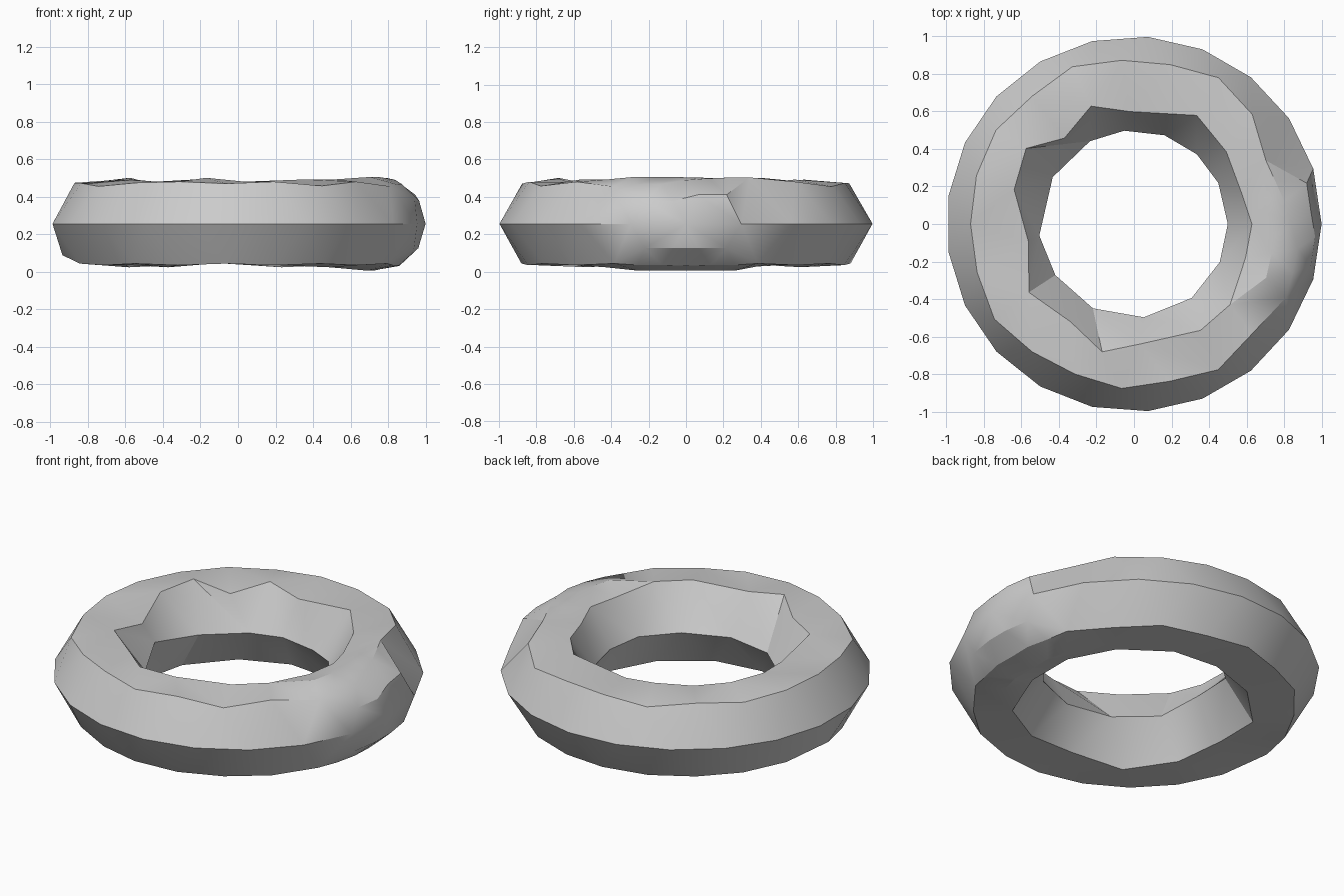
import bpy, bmesh
from math import cos, sin, radians, hypot

cube = bpy.data.objects.get("Cube")
if cube:
    bpy.data.objects.remove(cube, do_unlink=True)

MAJOR, MINOR, MID = 0.75, 0.25, 0.256
SEGMENTS = 21
STEP = 360 / SEGMENTS

bm = bmesh.new()


def even_ring(tubes, offset):
    """Evenly spaced ring; tubes are angles around the cross-section."""
    return [((i + offset) * STEP, t) for i, t in enumerate(tubes)]


def add_ring(pairs):
    """Place (around, tube) angle pairs on the ring's surface."""
    result = []
    for around, tube in pairs:
        a, t = radians(around), radians(tube)
        r = MAJOR + MINOR * cos(t)
        result.append((around, bm.verts.new((r * cos(a), r * sin(a), MID + MINOR * sin(t)))))
    return result


def stitch(first, second):
    """Join two rings of any vertex count with a strip of triangles."""
    n, m = len(first), len(second)
    i = j = 0
    while i < n or j < m:
        next_a = first[i + 1][0] if i + 1 < n else first[0][0] + 360
        next_b = second[j + 1][0] if j + 1 < m else second[0][0] + 360
        a, b = first[i % n][1], second[j % m][1]
        if j >= m or (i < n and next_a <= next_b):
            i += 1
            bm.faces.new((a, first[i % n][1], b))
        else:
            j += 1
            bm.faces.new((a, second[j % m][1], b))


# Ridges from the outer rim, over the top, through the hole and underneath
rim = even_ring([0] * SEGMENTS, 0)
top_outer = even_ring([76, 83, 64, 53, 61, 60, 53, 61, 56, 59, 61,
                       60, 53, 61, 64, 59, 64, 54, 64, 53, 58], 0.5)
top_inner = [(0, 119), (17, 128), (38, 120), (60, 109), (92, 127), (110, 109),
             (129, 130), (145, 101), (164, 110), (190, 136), (213, 109),
             (237, 121), (256, 101), (273, 116), (302, 109), (320, 109), (343, 121)]
hole = [(0, 180), (26, 180), (48, 178), (71, 182), (96, 180), (118, 180),
        (150, 178), (187, 165), (213, 180), (244, 180), (276, 180), (308, 180), (336, 178)]
under_inner = [((i + 0.5) * 360 / 13, 236 + 6 * (i % 3)) for i in range(13)]
under_outer = even_ring([318 if i == 10 else 298 + 4 * (i % 2) for i in range(SEGMENTS)], 0.5)

rings = [add_ring(p) for p in (rim, top_outer, top_inner, hole, under_inner, under_outer)]
for k, ring in enumerate(rings):
    stitch(ring, rings[(k + 1) % len(rings)])

# Rounder patch on the left side
patch = []
for e in bm.edges:
    c = (e.verts[0].co + e.verts[1].co) / 2
    on_rim = all(abs(v.co.z - MID) < 0.01 for v in e.verts)
    if c.x > 0.68 and abs(c.y) < 0.3 and not on_rim:
        patch.append(e)
split = bmesh.ops.subdivide_edges(bm, edges=patch, cuts=1)
for v in split["geom_inner"]:
    if isinstance(v, bmesh.types.BMVert):
        r = hypot(v.co.x, v.co.y)
        d = hypot(r - MAJOR, v.co.z - MID)
        new_r = MAJOR + (r - MAJOR) * MINOR / d
        v.co.x *= new_r / r
        v.co.y *= new_r / r
        v.co.z = MID + (v.co.z - MID) * MINOR / d

bmesh.ops.triangulate(bm, faces=bm.faces[:])
bmesh.ops.recalc_face_normals(bm, faces=bm.faces[:])
mesh = bpy.data.meshes.new("ring")
bm.to_mesh(mesh)
bm.free()

# Plain grey finish
grey = bpy.data.materials.new("grey")
grey.use_nodes = True
colour = (0.6, 0.6, 0.6, 1)
grey.diffuse_color = colour
grey.node_tree.nodes["Principled BSDF"].inputs["Base Color"].default_value = colour
mesh.materials.append(grey)

ring_object = bpy.data.objects.new("ring", mesh)
bpy.context.collection.objects.link(ring_object)
bpy.context.view_layer.objects.active = ring_object
ring_object.select_set(True)
bpy.ops.object.shade_smooth_by_angle(angle=radians(30))
